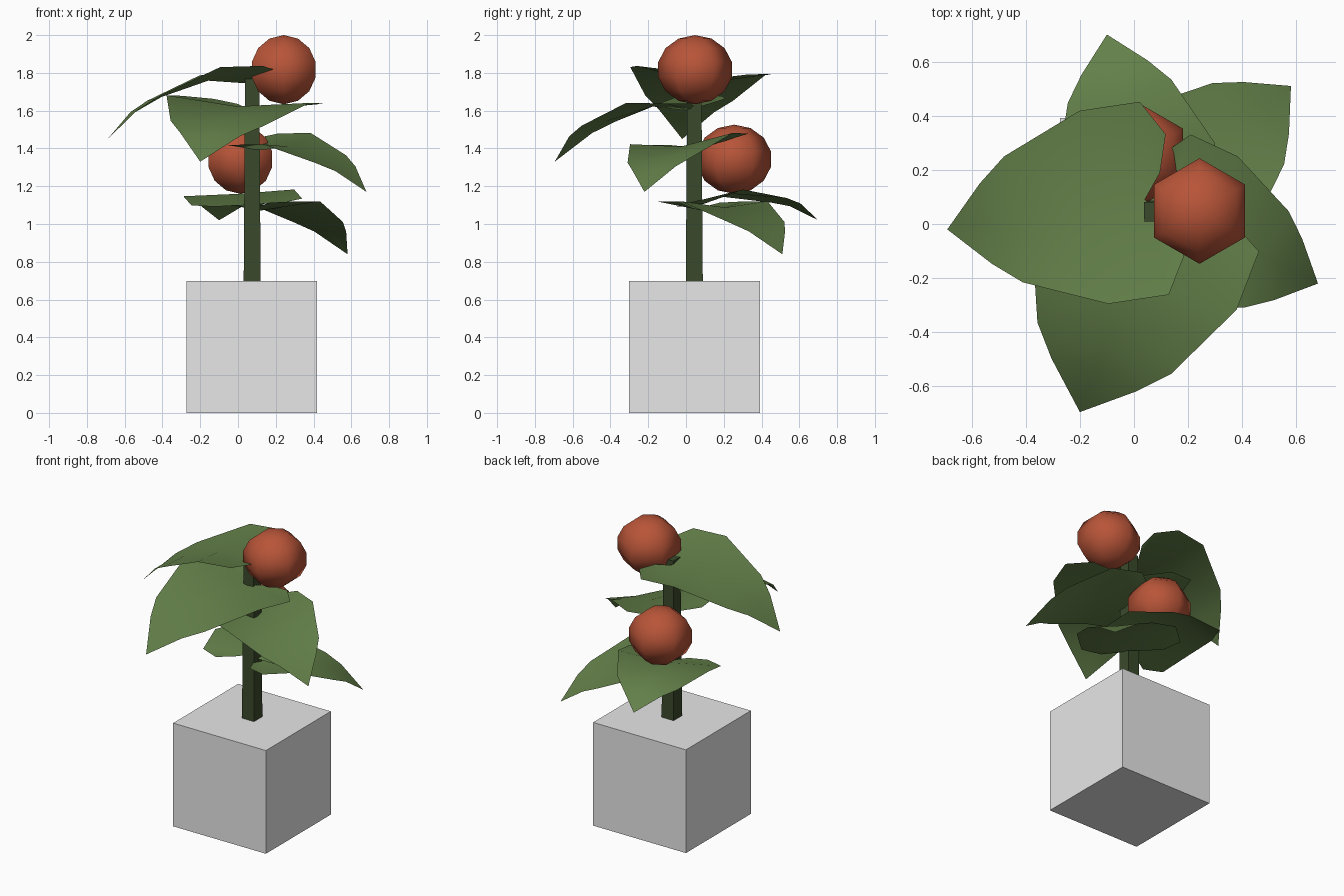
import bpy, bmesh, math
from mathutils import Vector

if "Cube" in bpy.data.objects:
    bpy.data.objects.remove(bpy.data.objects["Cube"])


def material(name, rgb):
    m = bpy.data.materials.new(name)
    m.diffuse_color = (*rgb, 1)
    m.use_nodes = True
    m.node_tree.nodes["Principled BSDF"].inputs["Base Color"].default_value = m.diffuse_color
    return m


GREY = material("pot grey", (0.80, 0.80, 0.80))
STEM = material("stem green", (0.042, 0.068, 0.024))
LEAF = material("leaf green", (0.125, 0.215, 0.067))
RED = material("bloom red", (0.48, 0.09, 0.04))


def add(name, bm, mat, smooth=False):
    me = bpy.data.meshes.new(name)
    bm.to_mesh(me)
    bm.free()
    me.materials.append(mat)
    for p in me.polygons:
        p.use_smooth = smooth
    ob = bpy.data.objects.new(name, me)
    bpy.context.collection.objects.link(ob)
    return ob


def block(name, x, y, z0, z1, w0, w1, mat):
    """Square column, optionally tapered."""
    bm = bmesh.new()
    bmesh.ops.create_cube(bm, size=1)
    for v in bm.verts:
        w = w1 if v.co.z > 0 else w0
        v.co = (x + v.co.x * w, y + v.co.y * w, z1 if v.co.z > 0 else z0)
    add(name, bm, mat)


# pot and stem
block("pot", 0.073, 0.045, 0, 0.697, 0.693, 0.693, GREY)
block("stem", 0.075, 0.044, 0.69, 1.77, 0.09, 0.075, STEM)


# round blooms: six-sided spheres with seven rings, a corner facing +y
def bloom(name, x, y, z):
    bm = bmesh.new()
    bmesh.ops.create_uvsphere(bm, u_segments=6, v_segments=7, radius=1)
    a = math.atan2(*[max(bm.verts, key=lambda v: v.co.y).co[i] for i in (0, 1)])
    for v in bm.verts:
        ang = math.atan2(v.co.y, v.co.x) + a
        r = math.hypot(v.co.x, v.co.y) * 0.2
        v.co = (x + r * math.cos(ang), y + r * math.sin(ang), z + v.co.z * 0.183)
    add(name, bm, RED, True)


bloom("upper_bloom", 0.242, 0.048, 1.817)
bloom("lower_bloom", 0.012, 0.255, 1.343)

# heart-shaped leaf template: (along, across, height)
EDGE = [(-.07, .09, .035), (-.112, .227, .06), (-.035, .36, .07),
        (.19, .36, .065), (.49, .235, -.075), (.593, .15, -.14)]
RIB = [(0, 0, 0), (.2, 0, .015), (.45, 0, -.07), (.6, 0, -.155), (.737, 0, -.29)]
# faces between rib (r) and edge (e), for one half
FACES = [("r0", "e0", "e1"), ("r0", "e1", "e2"), ("r0", "e2", "e3", "r1"),
         ("r1", "e3", "e4", "r2"), ("r2", "e4", "e5", "r3"), ("r3", "e5", "r4")]


def leaf(name, base, tip, roll, wide=1.0, fold=0.0):
    base, tip = Vector(base), Vector(tip)
    flat = Vector((tip.x - base.x, tip.y - base.y, 0))
    s = flat.length / .737
    d = flat.normalized()
    n = Vector((-d.y, d.x, 0))
    pitch = (tip.z - base.z + .29 * s) / flat.length
    bm = bmesh.new()

    def place(p, side):
        u, v = p[0] * s, p[1] * s * side * wide
        h = p[2] * s + pitch * u + roll * v + fold * abs(v)
        return bm.verts.new(base + d * u + n * v + Vector((0, 0, h)))

    rib = [place(p, 1) for p in RIB]
    for side in (1, -1):
        edge = [place(p, side) for p in EDGE]
        for f in FACES:
            vs = [(rib if k[0] == "r" else edge)[int(k[1])] for k in f]
            bm.faces.new(vs if side < 0 else vs[::-1])
    bm.normal_update()
    for f in bm.faces:
        if f.normal.z < 0:
            f.normal_flip()
    add(name, bm, LEAF, True)


leaf("leaf_left", (.04, .09, 1.745), (-.69, -.02, 1.45), .06)
leaf("leaf_front", (.07, .01, 1.60), (-.20, -.695, 1.33), -.05, 1.1, -.03)
leaf("leaf_right", (.11, .045, 1.39), (.68, -.22, 1.17), .10, .98)
leaf("leaf_back", (.04, .075, 1.10), (-.10, .70, 1.02), -.06, .96, -.12)
leaf("leaf_back_right", (.11, .095, 1.07), (.58, .51, .84), .0, 1.0, -.03)
